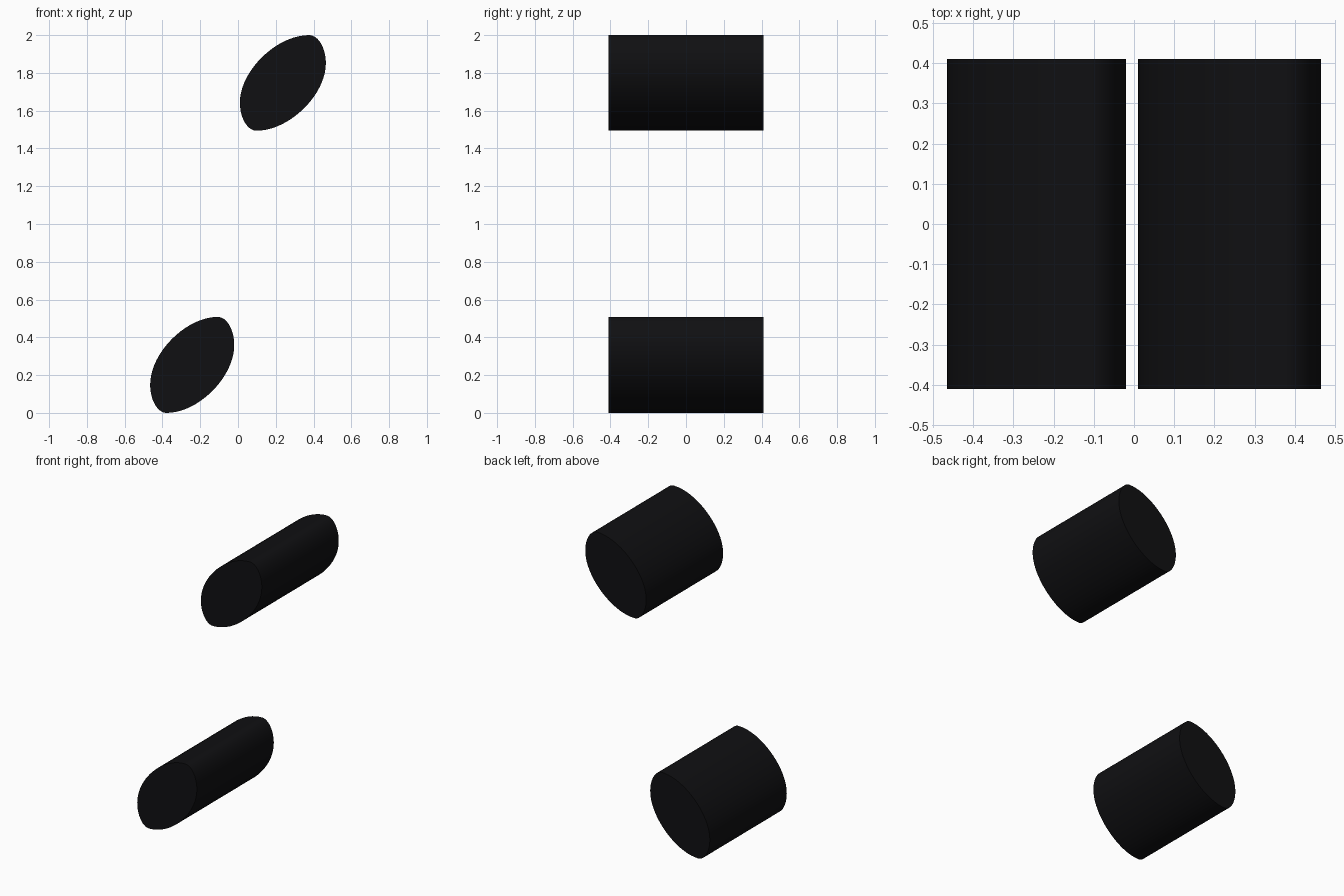
import bpy, bmesh, math
from mathutils import Vector
from mathutils.geometry import interpolate_bezier

if "Cube" in bpy.data.objects:
    bpy.data.objects.remove(bpy.data.objects["Cube"])

HALF_DEPTH = 0.41

# Black finish
black = bpy.data.materials.new("black")
black.diffuse_color = (0.005, 0.005, 0.006, 1)
black.use_nodes = True
black.node_tree.nodes["Principled BSDF"].inputs["Base Color"].default_value = black.diffuse_color


def slanted_oval(steps=20):
    """Leaning oval in a -1..1 box, from four extreme points."""
    left, top = Vector((-1, -0.41)), Vector((0.61, 1))
    k_long, k_tip = 0.47, 0.55
    # long upper-left side
    d = top - left
    side = interpolate_bezier(left, left + Vector((0, d.y * k_long)),
                              top - Vector((d.x * k_long, 0)), top, steps + 1)[:-1]
    # rounded upper-right tip
    right = -left
    d = right - top
    tip = interpolate_bezier(top, top + Vector((d.x * k_tip, 0)),
                             right - Vector((0, d.y * k_tip)), right, steps + 1)[:-1]
    half = side + tip
    return half + [-p for p in half]


def oval_bar(name, x0, x1, z0, z1):
    """Extrude the oval along y, fitted to the given front-view box."""
    cx, cz, a, b = (x0 + x1) / 2, (z0 + z1) / 2, (x1 - x0) / 2, (z1 - z0) / 2
    bm = bmesh.new()
    ring = [bm.verts.new((cx + p.x * a, -HALF_DEPTH, cz + p.y * b))
            for p in slanted_oval()]
    face = bm.faces.new(ring)
    ext = bmesh.ops.extrude_face_region(bm, geom=[face], use_keep_orig=True)
    moved = [g for g in ext["geom"] if isinstance(g, bmesh.types.BMVert)]
    bmesh.ops.translate(bm, verts=moved, vec=(0, 2 * HALF_DEPTH, 0))
    bmesh.ops.recalc_face_normals(bm, faces=bm.faces[:])
    mesh = bpy.data.meshes.new(name)
    bm.to_mesh(mesh)
    bm.free()
    mesh.materials.append(black)
    obj = bpy.data.objects.new(name, mesh)
    bpy.context.collection.objects.link(obj)
    bpy.ops.object.select_all(action="DESELECT")
    obj.select_set(True)
    bpy.context.view_layer.objects.active = obj
    bpy.ops.object.shade_smooth_by_angle(angle=math.radians(30))


# Two dots, one above the other along the slant
oval_bar("lower_dot", -0.465, -0.02, 0.0, 0.508)
oval_bar("upper_dot", 0.01, 0.465, 1.494, 2.0)
